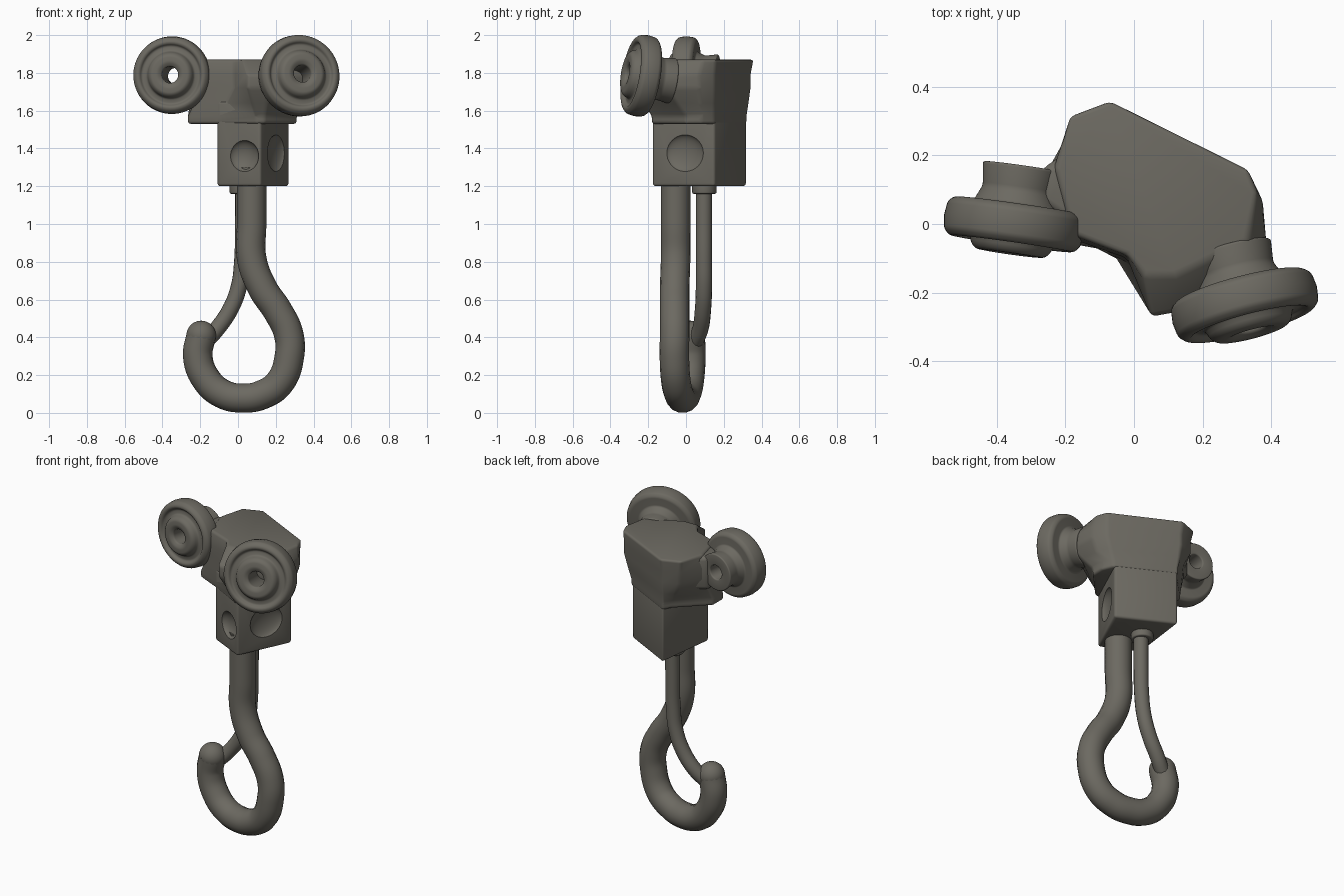
import bpy, bmesh, math
from mathutils import Vector

cube = bpy.data.objects.get("Cube")
if cube:
    bpy.data.objects.remove(cube, do_unlink=True)

metal = bpy.data.materials.new("dark_grey_metal")
metal.use_nodes = True
colour = (0.15, 0.142, 0.12, 1)
metal.diffuse_color = colour
metal.node_tree.nodes["Principled BSDF"].inputs["Base Color"].default_value = colour


def activate(ob):
    bpy.ops.object.select_all(action='DESELECT')
    ob.select_set(True)
    bpy.context.view_layer.objects.active = ob


def finish(ob, bevel=0.0, cutters=()):
    """Bevel, carve, smooth and colour a part."""
    activate(ob)
    if bevel:
        mod = ob.modifiers.new("bevel", 'BEVEL')
        mod.width, mod.segments = bevel, 3
        mod.limit_method, mod.angle_limit = 'ANGLE', math.radians(22)
        bpy.ops.object.modifier_apply(modifier=mod.name)
    for cutter in cutters:
        mod = ob.modifiers.new("recess", 'BOOLEAN')
        mod.operation, mod.object, mod.solver = 'DIFFERENCE', cutter, 'EXACT'
        bpy.ops.object.modifier_apply(modifier=mod.name)
        bpy.data.objects.remove(cutter, do_unlink=True)
    bpy.ops.object.shade_smooth_by_angle(angle=math.radians(40))
    ob.data.materials.clear()
    ob.data.materials.append(metal)
    return ob


def mesh_object(name, bm):
    bmesh.ops.recalc_face_normals(bm, faces=bm.faces)
    mesh = bpy.data.meshes.new(name)
    bm.to_mesh(mesh)
    bm.free()
    ob = bpy.data.objects.new(name, mesh)
    bpy.context.collection.objects.link(ob)
    return ob


def bridge(bm, a, b):
    for i in range(len(a)):
        j = (i + 1) % len(a)
        bm.faces.new((a[i], a[j], b[j], b[i]))


def loft(name, sections):
    """Skin a stack of (height, outline) sections and cap both ends."""
    bm = bmesh.new()
    rings = [[bm.verts.new((x, y, z)) for x, y in pts] for z, pts in sections]
    for a, b in zip(rings, rings[1:]):
        bridge(bm, a, b)
    bm.faces.new(rings[0])
    bm.faces.new(rings[-1])
    return mesh_object(name, bm)


def lathe(name, profile, centre, axis, steps=56):
    """Revolve a closed (radius, depth) profile about an axis."""
    bm = bmesh.new()
    rings = []
    for r, d in profile:
        angles = [math.tau * i / steps for i in range(steps)]
        rings.append([bm.verts.new((r * math.cos(t), r * math.sin(t), d)) for t in angles])
    for a, b in zip(rings, rings[1:] + rings[:1]):
        bridge(bm, a, b)
    ob = mesh_object(name, bm)
    ob.rotation_euler = Vector(axis).to_track_quat('Z', 'Y').to_euler()
    ob.location = centre
    return ob


def ball(name, centre, scale, axis=(0, 0, 1)):
    bm = bmesh.new()
    bmesh.ops.create_uvsphere(bm, u_segments=40, v_segments=24, radius=1)
    ob = mesh_object(name, bm)
    ob.location, ob.scale = centre, scale
    ob.rotation_euler = Vector(axis).to_track_quat('Z', 'Y').to_euler()
    return ob


def tube(name, points, radius):
    curve = bpy.data.curves.new(name, 'CURVE')
    curve.dimensions = '3D'
    curve.bevel_depth, curve.bevel_resolution = radius, 6
    curve.resolution_u, curve.use_fill_caps = 10, True
    spline = curve.splines.new('BEZIER')
    spline.bezier_points.add(len(points) - 1)
    for knot, co in zip(spline.bezier_points, points):
        knot.co = co
        knot.handle_left_type = knot.handle_right_type = 'AUTO'
    ob = bpy.data.objects.new(name, curve)
    bpy.context.collection.objects.link(ob)
    activate(ob)
    bpy.ops.object.convert(target='MESH')
    return finish(bpy.context.object)


# Lower block, with a shallow round recess in each of its two front faces
block_outline = [(0.12, -0.18), (0.272, 0.15), (-0.06, 0.322), (-0.11, -0.07)]
block = loft("lower_block", [(1.2, block_outline), (1.65, block_outline)])
recesses = []
for name, centre, size, axis in (
        ("front_recess", (0.03, -0.15, 1.36), (0.085, 0.085, 0.05), (-0.43, -0.9, 0)),
        ("side_recess", (0.21, -0.008, 1.375), (0.11, 0.1, 0.04), (0.9, -0.43, 0))):
    cutter = ball(name, centre, size, axis)
    cutter.hide_render = True
    recesses.append(cutter)
finish(block, 0.015, recesses)

# Upper housing: flat back flush with the block, flaring towards both wheels
flange = [(-0.265, 0), (-0.11, -0.07), (0.1, -0.18), (0.14, -0.18), (0.31, 0),
          (0.31, 0.08), (0.28, 0.15), (-0.06, 0.325), (-0.09, 0.27), (-0.265, 0.1)]
shoulder = [(-0.19, -0.04), (-0.02, -0.1), (0.05, -0.27), (0.16, -0.25), (0.39, -0.1),
            (0.375, 0.07), (0.33, 0.152), (-0.067, 0.345), (-0.17, 0.305), (-0.25, 0.16)]
crown = [(-0.18, -0.03), (-0.02, -0.09), (0.03, -0.15), (0.12, -0.15), (0.33, -0.05),
         (0.36, 0.09), (0.335, 0.158), (-0.07, 0.36), (-0.19, 0.315), (-0.23, 0.16)]
waist = [((a + c) / 2, (b + d) / 2) for (a, b), (c, d) in zip(flange, shoulder)]
finish(loft("upper_housing", [(1.53, flange), (1.57, flange), (1.64, waist),
                              (1.72, shoulder), (1.79, shoulder), (1.87, crown)]), 0.015)

# Arm between the right wheel collar and the housing
arm_low = [(-0.27, 0.06), (-0.15, -0.02), (-0.15, 0.24), (-0.27, 0.16)]
finish(loft("right_arm", [(1.65, arm_low), (1.86, arm_low)]), 0.025)

# Wheels: rim, raised hub, through hole and rear collar in one profile
wheel_profile = [(0.045, 0.075), (0.07, 0.088), (0.105, 0.086), (0.12, 0.072), (0.13, 0.045),
                 (0.16, 0.04), (0.172, 0.058), (0.19, 0.058), (0.208, 0.04), (0.213, 0),
                 (0.208, -0.04), (0.19, -0.056), (0.13, -0.056), (0.11, -0.1),
                 (0.12, -0.17), (0.045, -0.17)]
for name, centre, axis, size in (
        ("right_wheel", (-0.35, 0, 1.788), (-0.14, -0.99, 0.03), 0.965),
        ("left_wheel", (0.323, -0.236, 1.785), (0.25, -0.95, 0.16), 1.02)):
    profile = [(r * size, d) for r, d in wheel_profile]
    finish(lathe(name, profile, centre, axis), 0.008)

# Hook: straight shank, open loop leaning back towards a rounded tip
loop = [(0.13, 0.66), (0.21, 0.54), (0.267, 0.42), (0.272, 0.3), (0.22, 0.16), (0.13, 0.097),
        (0.03, 0.078), (-0.08, 0.1), (-0.17, 0.18), (-0.213, 0.3), (-0.195, 0.41)]
shank = [(0.072, -0.055, z) for z in (1.3, 1.0, 0.82)]
hook_path = shank + [(x, -0.06 if z > 0.4 and x > 0 else -0.018 - 0.18 * (x - 0.03), z)
                     for x, z in loop]
tube("hook", hook_path, 0.078)
finish(ball("hook_tip", hook_path[-1], (0.078, 0.078, 0.078)))

# Thin latch rod and its collar under the block
tube("latch_rod", [(0.027, 0.095, 1.3), (0.027, 0.095, 1), (0.022, 0.095, 0.8),
                   (0.005, 0.095, 0.67), (-0.04, 0.09, 0.55), (-0.115, 0.075, 0.44),
                   (-0.18, 0.045, 0.37)], 0.043)
finish(lathe("latch_collar", [(0.03, -0.04), (0.064, -0.04), (0.064, 0.04), (0.03, 0.04)],
             (0.02, 0.097, 1.2), (0, 0, 1), 32), 0.008)
